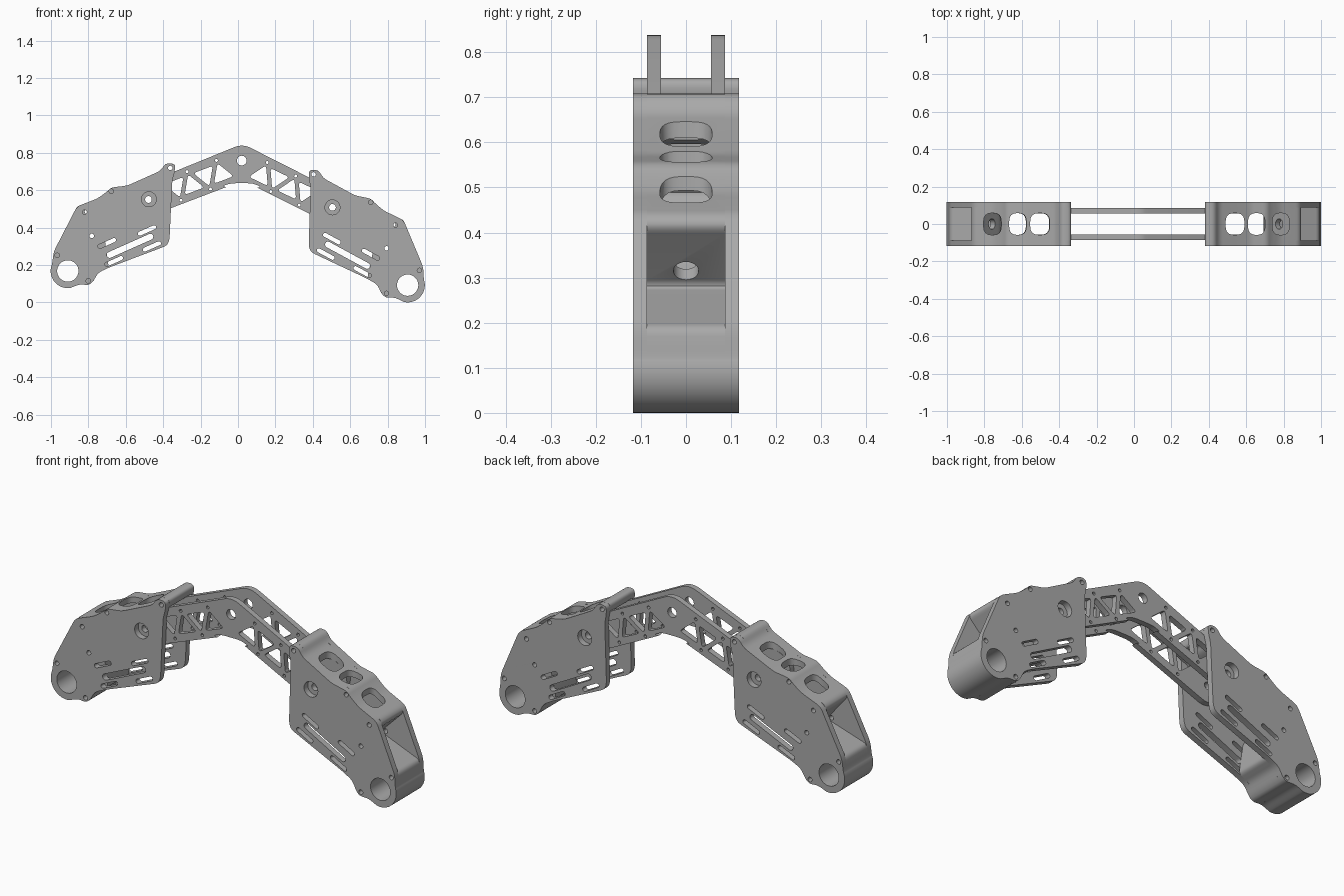
import bpy, bmesh
from math import sin, cos, pi, radians
from mathutils import Matrix, Vector

if "Cube" in bpy.data.objects:
    bpy.data.objects.remove(bpy.data.objects["Cube"])

grey = bpy.data.materials.new("plain grey")
grey.use_nodes = True
COLOR = (0.4, 0.4, 0.4, 1)
grey.diffuse_color = COLOR
grey.node_tree.nodes["Principled BSDF"].inputs["Base Color"].default_value = COLOR

UPRIGHT = Matrix.Rotation(pi / 2, 4, 'X')


def arc(c, r, a0, a1, n):
    """Points on an arc, angles in degrees."""
    angles = [radians(a0 + (a1 - a0) * i / n) for i in range(n + 1)]
    return [(c[0] + r * cos(a), c[1] + r * sin(a)) for a in angles]


def circle(c, r, n=24):
    return arc(c, r, 0, 360, n)[:-1]


def rounded(corners, r, n=4):
    """Closed outline with each corner softened by a short curve."""
    pts, out = [Vector(c) for c in corners], []
    for i, p in enumerate(pts):
        a, b = pts[i - 1] - p, pts[(i + 1) % len(pts)] - p
        start = p + a.normalized() * min(r, a.length * 0.45)
        end = p + b.normalized() * min(r, b.length * 0.45)
        for k in range(n + 1):
            t = k / n
            out.append(tuple(start * (1 - t) ** 2 + p * 2 * t * (1 - t) + end * t * t))
    return out


def slot(c, length, r, angle):
    """Round-ended slot outline."""
    d = Vector((cos(radians(angle)), sin(radians(angle)))) * (length / 2 - r)
    c = Vector(c)
    return arc(c + d, r, angle - 90, angle + 90, 8) + arc(c - d, r, angle + 90, angle + 270, 8)


def evaluated_mesh(ob):
    dg = bpy.context.evaluated_depsgraph_get()
    return bpy.data.meshes.new_from_object(ob.evaluated_get(dg))


def extrude(name, loops, depth, matrix):
    """Fill an outline with holes, thicken it and place it."""
    cu = bpy.data.curves.new(name, 'CURVE')
    cu.dimensions, cu.fill_mode, cu.extrude = '2D', 'BOTH', depth / 2
    for loop in loops:
        s = cu.splines.new('POLY')
        s.points.add(len(loop) - 1)
        for p, co in zip(s.points, loop):
            p.co = (co[0], co[1], 0, 1)
        s.use_cyclic_u = True
    tmp = bpy.data.objects.new(name + "_profile", cu)
    bpy.context.collection.objects.link(tmp)
    me = evaluated_mesh(tmp)
    bpy.data.objects.remove(tmp)
    bm = bmesh.new()
    bm.from_mesh(me)
    bmesh.ops.remove_doubles(bm, verts=bm.verts, dist=1e-5)
    bmesh.ops.recalc_face_normals(bm, faces=bm.faces)
    bm.to_mesh(me)
    bm.free()
    me.transform(matrix)
    me.materials.clear()
    me.materials.append(grey)
    ob = bpy.data.objects.new(name, me)
    bpy.context.collection.objects.link(ob)
    return ob


def cut(ob, cutter):
    cutter.hide_render = True
    m = ob.modifiers.new("cut", 'BOOLEAN')
    m.operation, m.solver, m.object = 'DIFFERENCE', 'EXACT', cutter
    bpy.context.view_layer.update()
    ob.data = evaluated_mesh(ob)
    ob.modifiers.clear()
    bpy.data.objects.remove(cutter)


def smooth(ob):
    bpy.ops.object.select_all(action='DESELECT')
    ob.select_set(True)
    bpy.context.view_layer.objects.active = ob
    bpy.ops.object.shade_smooth_by_angle(angle=radians(30))


def at_y(y):
    return Matrix.Translation((0, y, 0)) @ UPRIGHT


# Shared housing outline, drawn for the model's left side
HUB, BOSS, PIVOT = (0.907, 0.092), (0.404, 0.684), (0.505, 0.508)
top_edge = [(0.455, 0.665), (0.625, 0.572), (0.71, 0.555), (0.735, 0.528),
            (0.78, 0.49), (0.885, 0.44)]
boss_edge = [(0.379, 0.66), (0.379, 0.708), (0.43, 0.708)]
hub_edge = arc(HUB, 0.092, 20, -105, 16)
foot_edge = [(0.84, 0.026), (0.79, 0.025), (0.768, 0.045), (0.745, 0.095), (0.69, 0.127)]

# Side plates with screw holes, pivot opening and slots
outline = rounded(boss_edge + top_edge + [(0.99, 0.19)] + hub_edge + foot_edge
                  + [(0.39, 0.268), (0.378, 0.3), (0.388, 0.62)], 0.024)
screws = [BOSS, (0.709, 0.535), (0.842, 0.412), (0.794, 0.289), (0.97, 0.171), (0.794, 0.048)]
small_slots = [(0.71, 0.256), (0.502, 0.341), (0.665, 0.163), (0.469, 0.258)]
plate_loops = [outline, circle(HUB, 0.057, 40), circle(PIVOT, 0.04)]
plate_loops += [circle(c, 0.012, 14) for c in screws]
plate_loops += [slot(c, 0.105, 0.011, -28.5) for c in small_slots]
plate_loops.append(slot((0.586, 0.252), 0.27, 0.016, -28.5))
housing = [extrude(n, plate_loops, 0.031, at_y(y))
           for n, y in (("front_side_plate", -0.1025), ("back_side_plate", 0.1025))]

# Core: top cover, slanted inner wall, end window and hub block in one section
underside = [(0.85, 0.42), (0.775, 0.455), (0.72, 0.515), (0.7, 0.525),
             (0.615, 0.542), (0.44, 0.637), (0.425, 0.664), (0.405, 0.658)]
section = rounded(boss_edge + top_edge + [(0.896, 0.412), (0.765, 0.28), (0.99, 0.19)]
                  + hub_edge + foot_edge + [(0.725, 0.285)] + underside, 0.02)
core = extrude("housing_core", [section, circle(HUB, 0.057, 40), circle(BOSS, 0.012, 14)],
               0.174, at_y(0))

# Openings in the top cover and in the slanted wall
for x0, x1, z in ((0.49, 0.59, 0.6), (0.61, 0.7, 0.56), (0.74, 0.83, 0.48)):
    shape = rounded([(x0, -0.058), (x1, -0.058), (x1, 0.058), (x0, 0.058)], 0.045, 6)
    cut(core, extrude("cover_opening_cutter", [shape], 0.16, Matrix.Translation((0, 0, z))))
tilt = Matrix.Translation((0.79, 0, 0.325)) @ Matrix.Rotation(radians(-45), 4, 'Y')
cut(core, extrude("wall_hole_cutter", [circle((0, 0), 0.028)], 0.09, tilt))
housing.append(core)

# The opposite housing is turned about and slightly tilted
turn = (Matrix.Translation((-0.91, 0, 0.168)) @ Matrix.Rotation(radians(4.5), 4, 'Y')
        @ Matrix.Rotation(pi, 4, 'Z') @ Matrix.Translation((-HUB[0], 0, -HUB[1])))
for ob in housing:
    smooth(ob)
    twin = ob.copy()
    twin.data = ob.data.copy()
    twin.data.transform(turn)
    twin.name = "right_" + ob.name
    bpy.context.collection.objects.link(twin)
    ob.name = "left_" + ob.name

# Bent lattice arms running between the two pivots
APEX = Vector((0.02, 0.74))
R_PIVOT = (-0.479, 0.55)
arm = rounded([(0.015, 0.848), (0.03, 0.848)], 0.001, 1)
arm = (arc((0.02, 0.738), 0.1, 112, 64, 8) + arc(PIVOT, 0.086, 64, -116, 16)
       + rounded([(0.13, 0.614), (0.08, 0.637), (-0.04, 0.637), (-0.09, 0.618)], 0.03)
       + arc(R_PIVOT, 0.086, 291, 111, 16))
arm_loops = [arm, circle(APEX + Vector((0, 0.018)), 0.026),
             circle(PIVOT, 0.018), circle(R_PIVOT, 0.018)]
for pivot, flip in ((PIVOT, 1), (R_PIVOT, -1)):
    d = (Vector(pivot) - APEX).normalized()
    n = Vector((-d.y, d.x)) * flip
    for k in range(4):
        c, s = APEX + d * (0.12 + 0.084 * k), 1 if k % 2 else -1
        tri = [c - d * 0.056 + n * 0.046 * s, c + d * 0.056 + n * 0.046 * s, c - n * 0.05 * s]
        arm_loops.append(rounded(tri, 0.018))
        arm_loops.append(circle(c - n * 0.066 * s, 0.008, 12))
for name, y in (("front_arm_plate", -0.071), ("back_arm_plate", 0.071)):
    smooth(extrude(name, arm_loops, 0.03, at_y(y)))
